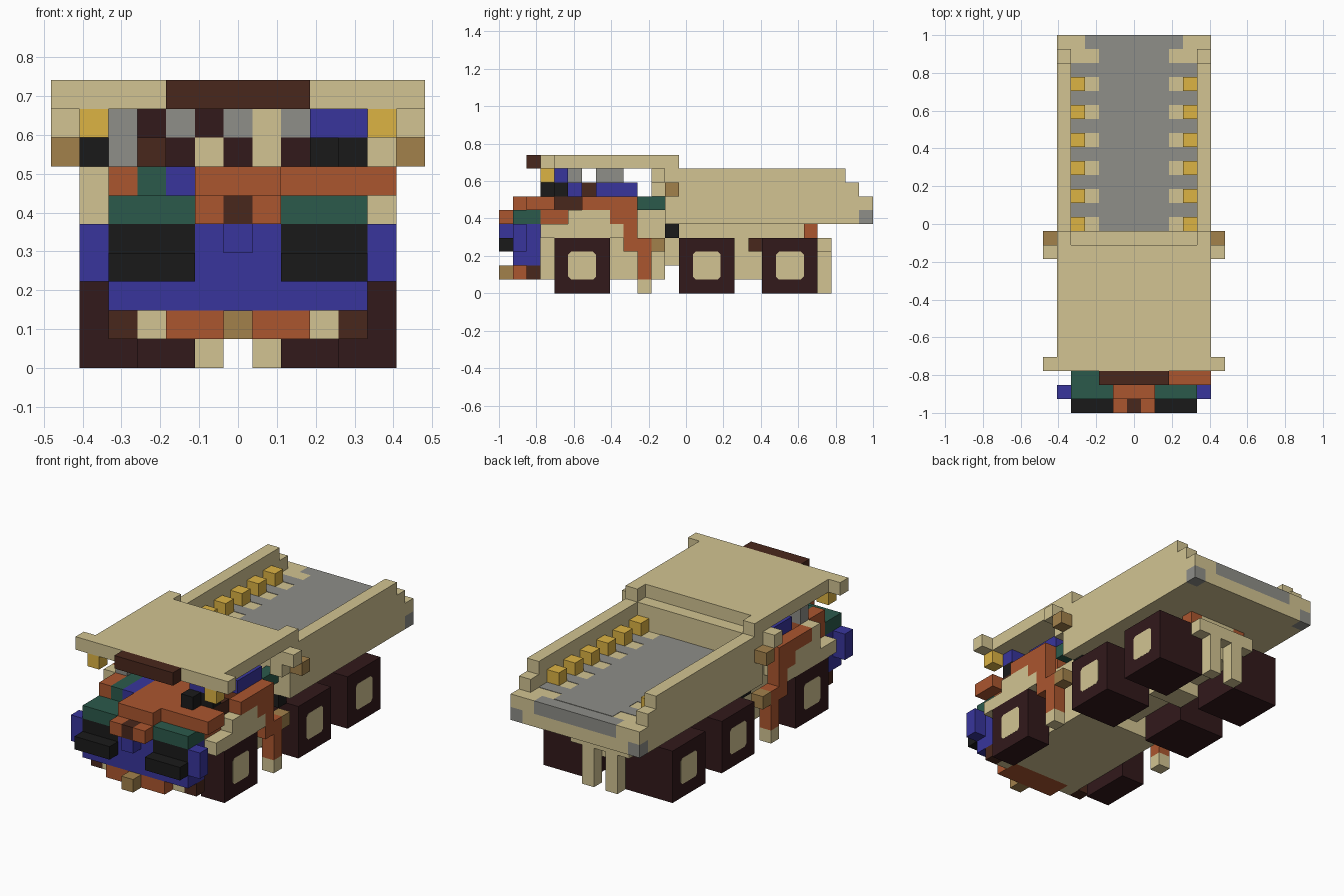
import bpy, bmesh

cube = bpy.data.objects.get("Cube")
if cube:
    bpy.data.objects.remove(cube, do_unlink=True)

U = 2 / 27  # one block


def paint(name, *rgb):
    lin = [((c / 255 + 0.055) / 1.055) ** 2.4 for c in rgb]
    m = bpy.data.materials.new(name)
    m.use_nodes = True
    m.diffuse_color = (*lin, 1)
    m.node_tree.nodes["Principled BSDF"].inputs["Base Color"].default_value = (*lin, 1)
    return m


tan = paint("sand", 210, 196, 146)
wood = paint("light_brown", 162, 129, 75)
orange = paint("rust_orange", 171, 86, 47)
blue = paint("blue", 56, 53, 156)
black = paint("black", 26, 26, 26)
green = paint("dark_green", 43, 90, 75)
rubber = paint("dark_maroon", 50, 25, 27)
brown = paint("brown", 73, 39, 28)
grey = paint("grey", 142, 142, 136)
gold = paint("gold", 220, 179, 68)


def box(name, mat, x, y, z, bevel=0):
    """Block spanning x, y, z ranges in block units; y counts from the front."""
    bm = bmesh.new()
    bmesh.ops.create_cube(bm, size=1)
    for v in bm.verts:
        v.co = [(a + b) / 2 * U + c * (b - a) * U for (a, b), c in zip((x, y, z), v.co)]
        v.co.y -= 1
    if bevel:  # cut the corners seen from the side
        edges = [e for e in bm.edges if abs((e.verts[0].co - e.verts[1].co).x) > 1e-5]
        bmesh.ops.bevel(bm, geom=edges, offset=bevel * U, segments=1, affect='EDGES')
    me = bpy.data.meshes.new(name)
    bm.to_mesh(me)
    bm.free()
    me.materials.append(mat)
    ob = bpy.data.objects.new(name, me)
    bpy.context.collection.objects.link(ob)


def pair(name, mat, x, y, z, bevel=0):
    box("left_" + name, mat, x, y, z, bevel)
    box("right_" + name, mat, (-x[1], -x[0]), y, z, bevel)


# Wheels with hub plates
for name, start, inner in (("front", 4, 3.5), ("middle", 13, 1.5), ("rear", 19, 1.5)):
    pair(name + "_wheel", rubber, (inner, 5.5), (start, start + 4), (0, 4))
    pair(name + "_hub", tan, (5.45, 5.51), (start + 1, start + 3), (1, 3), 0.2)

# Chassis
box("front_chassis", tan, (-3.5, 3.5), (3, 12), (1, 4))
box("cab_floor", tan, (-3.5, 3.5), (3, 12), (4, 5))
box("cab_base", tan, (-3.5, 3.5), (5, 12), (5, 6))
box("cab_front", orange, (-4.5, 4.5), (3, 5), (5, 6))
box("rear_chassis", tan, (-1.5, 1.5), (12, 23), (2, 5))
box("axle_mount", tan, (-1.5, 1.5), (17, 19), (1, 2))
pair("axle_link", brown, (1.5, 2.5), (18, 19), (3, 4))
pair("mud_flap", tan, (0.5, 1.5), (23, 24), (0, 3))
box("flap_bar", tan, (-2.5, 2.5), (23, 24), (3, 4))
pair("side_lamp", black, (3.5, 4.5), (12, 13), (4, 5))
pair("tail_lamp", orange, (1.5, 2.5), (22, 23), (3, 5))

# Front fenders
pair("fender", tan, (3.5, 5.5), (3, 9), (4, 5))
pair("fender_top", tan, (3.5, 5.5), (5, 8), (5, 6))

# Bumper and lower nose
box("tow_hook", wood, (-0.5, 0.5), (0, 1), (1, 2))
box("bumper_bar", orange, (-2.5, 2.5), (1, 3), (1, 2))
pair("bumper_end", tan, (2.5, 3.5), (2, 3), (1, 2))
pair("bumper_corner", brown, (3.5, 4.5), (2, 3), (1, 2))
box("nose", blue, (-4.5, 4.5), (1, 3), (2, 3))
box("nose_center", blue, (-1.5, 1.5), (1, 3), (3, 5))
box("nose_back", blue, (-4.5, 4.5), (2, 3), (3, 5))
box("nose_badge_block", blue, (-0.5, 0.5), (0, 1), (4, 5))
pair("nose_side", blue, (4.5, 5.5), (1, 2), (3, 5))
pair("bumper_pad", black, (1.5, 4.5), (0, 2), (3, 4))
pair("grille", black, (1.5, 4.5), (1, 2), (4, 5))
pair("headlight_cover", green, (1.5, 4.5), (1, 3), (5, 6))
box("hood_front", orange, (-1.5, 1.5), (1, 3), (5, 6))
pair("hood_latch", orange, (0.5, 1.5), (0, 1), (5, 6))
box("hood_catch", brown, (-0.5, 0.5), (0, 1), (5, 6))

# Hood and dashboard
box("hood_top", orange, (-1.5, 1.5), (1, 4), (6, 7))
box("left_hood_top", orange, (1.5, 5.5), (2, 4), (6, 7))
box("hood_stripe", blue, (-2.5, -1.5), (3, 7), (6, 7))
box("hood_panel", green, (-3.5, -2.5), (3, 7), (6, 7))
box("right_hood_edge", orange, (-4.5, -3.5), (3, 6), (6, 7))
box("right_cab_corner", tan, (-5.5, -4.5), (5, 6), (6, 7))
box("cab_deck", orange, (-1.5, 3.5), (4, 9), (6, 7))
box("door_hinge", brown, (3.5, 4.5), (4, 6), (6, 7))

# Open cab
box("dash", black, (2.5, 3.5), (3, 5), (7, 8))
box("dash_screen", blue, (2.5, 4.5), (4, 5), (8, 9))
box("left_seat", black, (3.5, 4.5), (4, 5), (7, 8))
box("right_post", grey, (-4.5, -3.5), (5, 6), (7, 9))
box("lever", blue, (2.5, 3.5), (5, 6), (7, 8))
box("right_seat", brown, (-3.5, -2.5), (6, 7), (7, 8))
pair("cab_bench", blue, (2.5, 4.5), (7, 10), (7, 8))
pair("roof_lamp", gold, (4.5, 5.5), (3, 4), (8, 9))
for i in range(-2, 3):
    box("seat_block", tan if i % 2 else rubber, (i - 0.5, i + 0.5), (7, 8), (7, 8))
for i, mat in zip(range(-3, 3), (rubber, grey, rubber, grey, tan, grey)):
    box("headrest", mat, (i - 0.5, i + 0.5), (7, 9), (8, 9))

# Side pipes running back and down
pair("pipe_top", orange, (4.5, 5.5), (6, 10), (6, 7))
pair("pipe_bend", orange, (4.5, 5.5), (8, 10), (5, 6))
pair("pipe_drop", orange, (4.5, 5.5), (9, 10), (3, 5))
pair("pipe_elbow", orange, (4.5, 5.5), (10, 11), (1, 4))
pair("pipe_foot", tan, (4.5, 5.5), (10, 11), (0, 1))
pair("pipe_clip", wood, (4.5, 5.5), (11, 12), (3, 4))
pair("side_tank", green, (3.5, 4.5), (10, 12), (6, 7))

# Mirrors
pair("mirror_arm", tan, (5.5, 6.5), (11, 12), (8, 9))
pair("mirror_post", tan, (4.5, 5.5), (11, 12), (8, 9))
box("left_mirror_base", tan, (4.5, 5.5), (11, 12), (7, 8))
box("right_mirror_base", black, (-5.5, -4.5), (11, 12), (7, 8))
pair("mirror_mount", wood, (5.5, 6.5), (12, 13), (7, 8))

# Roof
box("roof", tan, (-5.5, 5.5), (3, 12), (9, 10))
pair("roof_tab", tan, (4.5, 5.5), (12, 13), (9, 10))
pair("roof_ear", tan, (5.5, 6.5), (3, 4), (9, 10))
box("roof_visor", brown, (-2.5, 2.5), (2, 3), (9, 10))

# Cargo bed
box("bed_base", tan, (-5.5, 5.5), (12, 26), (5, 7))
box("bed_front_wall", tan, (-4.5, 4.5), (12, 13), (7, 9))
pair("bed_wall", tan, (4.5, 5.5), (12, 25), (7, 9))
pair("bed_wall_step", tan, (4.5, 5.5), (25, 26), (7, 8))
box("bed_tail", tan, (-4.5, 4.5), (26, 27), (5, 6))
pair("bed_tail_corner", grey, (4.5, 5.5), (26, 27), (5, 6))
box("bed_lip", grey, (-3.5, 3.5), (26, 27), (6, 7))
pair("bed_lip_end", tan, (3.5, 5.5), (26, 27), (6, 7))

# Painted bed floor with notched edges and stakes
paint_z = (6.98, 7.03)
box("floor_paint", grey, (-2.5, 2.5), (13, 26), paint_z)
for y in range(13, 25, 2):
    pair("stake", gold, (3.5, 4.5), (y, y + 1), (7, 8))
    pair("floor_paint_tooth", grey, (2.5, 4.5), (y + 1, y + 2), paint_z)
